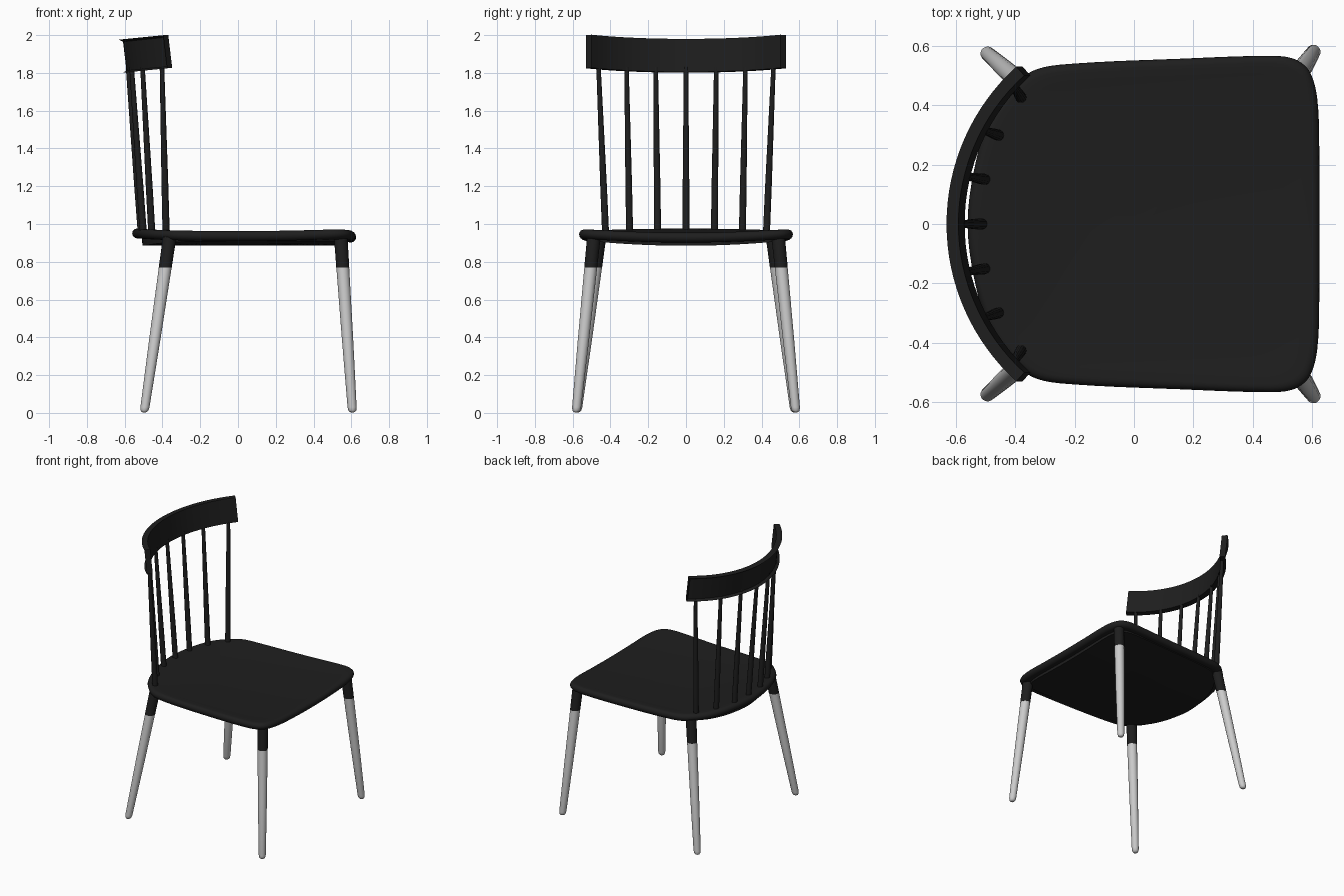
import bpy, bmesh, math
from mathutils import Vector

if "Cube" in bpy.data.objects:
    bpy.data.objects.remove(bpy.data.objects["Cube"])

black = bpy.data.materials.new("black")
black.diffuse_color = (0.013, 0.013, 0.013, 1)
black.use_nodes = True
black.node_tree.nodes["Principled BSDF"].inputs["Base Color"].default_value = black.diffuse_color


def finish(bm, name, mat=None, angle=40):
    bmesh.ops.recalc_face_normals(bm, faces=bm.faces)
    me = bpy.data.meshes.new(name)
    bm.to_mesh(me)
    bm.free()
    ob = bpy.data.objects.new(name, me)
    bpy.context.collection.objects.link(ob)
    if mat:
        me.materials.append(mat)
    bpy.ops.object.select_all(action='DESELECT')
    ob.select_set(True)
    bpy.context.view_layer.objects.active = ob
    bpy.ops.object.shade_smooth_by_angle(angle=math.radians(angle))
    return ob


def loft(rings, closed=False):
    """Skin a list of closed rings and cap both ends."""
    bm = bmesh.new()
    vs = [[bm.verts.new(p) for p in r] for r in rings]
    n = len(rings[0])
    for a, b in zip(vs, vs[1:]):
        for i in range(n):
            j = (i + 1) % n
            bm.faces.new((a[i], a[j], b[j], b[i]))
    bm.faces.new(vs[0])
    bm.faces.new(vs[-1])
    return bm


def rod(name, a, b, profile, mat=None, sides=20):
    """Round bar from a to b; profile lists (height z, radius), rings stay level."""
    a, b = Vector(a), Vector(b)
    rings = []
    for z, r in profile:
        c = a.lerp(b, (z - a.z) / (b.z - a.z))
        rings.append([c + Vector((r * math.cos(t), r * math.sin(t), 0))
                      for t in (2 * math.pi * k / sides for k in range(sides))])
    return finish(loft(rings), name, mat)


# Seat outline: half of it as control points, mirrored and smoothed
half = [(0.625, 0), (0.624, 0.22), (0.617, 0.42), (0.59, 0.515), (0.54, 0.555),
        (0.46, 0.566), (0.15, 0.556), (-0.2, 0.54), (-0.33, 0.52), (-0.405, 0.465),
        (-0.475, 0.375), (-0.53, 0.22), (-0.56, 0)]
ctrl = [Vector(p) for p in half + [(x, -y) for x, y in half[-2:0:-1]]]
outline = []
for i in range(len(ctrl)):
    p0, p1, p2, p3 = (ctrl[(i + k) % len(ctrl)] for k in (-1, 0, 1, 2))
    d = (p2 - p1).length
    m1 = (p2 - p0) * (d / ((p1 - p0).length + d))
    m2 = (p3 - p1) * (d / ((p3 - p2).length + d))
    for k in range(5):
        t = k / 5
        outline.append(p1 * (2*t**3 - 3*t*t + 1) + m1 * (t**3 - 2*t*t + t)
                       + p2 * (3*t*t - 2*t**3) + m2 * (t**3 - t*t))


def mid_z(x, y):
    """Saddle-shaped middle height of the seat."""
    g = min(1, max(0, (x + 0.56) / 0.4))
    g = g * g * (3 - 2 * g)
    return (0.951 - 0.022 * g * (1 - (y / 0.56) ** 2)
            - 0.012 * (1 - ((x - 0.03) / 0.59) ** 2))


def seat_ring(inset, off=None):
    s = 1 - inset / 0.57
    ring = []
    for p in outline:
        x, y = 0.03 + (p.x - 0.03) * s, p.y * s
        z = 0.885 + 0.03 * (y / 0.56) ** 2 if off is None else mid_z(x, y) + off
        ring.append((x, y, z))
    return ring


rings = [seat_ring(d, 0.025) for d in (0.565, 0.48, 0.4, 0.3, 0.2, 0.12, 0.06)]
for k in range(9):  # rounded rim
    t = math.pi * (0.5 - k / 8)
    rings.append(seat_ring(0.026 * (1 - math.cos(t)), 0.026 * math.sin(t)))
rings.append(seat_ring(0.05, -0.022))
rings += [seat_ring(d) for d in (0.052, 0.12, 0.2, 0.3, 0.4, 0.565)]  # underside panel
finish(loft(rings), "seat", black)

# Legs: pale lower part with a rounded foot, black upper sleeve
for pos, foot, top in (("front", (0.606, 0.582), (0.544, 0.488)),
                       ("back", (-0.497, 0.577), (-0.362, 0.458))):
    for side, s in (("left", 1), ("right", -1)):
        a = (foot[0], foot[1] * s, 0)
        b = (top[0], top[1] * s, 0.93)
        rod(f"{pos}_{side}_leg", a, b,
            [(0.003, 0.008), (0.006, 0.015), (0.014, 0.021), (0.03, 0.024),
             (0.4, 0.030), (0.77, 0.034)])
        rod(f"{pos}_{side}_leg_sleeve", a, b,
            [(0.77, 0.0345), (0.85, 0.035), (0.93, 0.036)], black)

# Tapered back spindles
bottoms = [(-0.51, 0), (-0.50, 0.15), (-0.455, 0.298), (-0.38, 0.425)]
for i, ((x, y), yt) in enumerate(zip(bottoms, (0, 0.16, 0.315, 0.463))):
    xt = 0.105 - math.sqrt(0.687 ** 2 - yt * yt)
    for s in ((1, -1) if i else (1,)):
        rod(f"spindle_{i}_{'left' if s > 0 else 'right'}",
            (x, y * s, 0.93), (xt, yt * s, 1.83),
            [(0.93, 0.019), (1.2, 0.018), (1.83, 0.012)], black, 14)

# Curved top rail, leaning back, with a recessed rear face
rings = []
for k in range(33):
    t = math.radians(47.8) * (k / 16 - 1)
    ring = []
    for r, h in ((0.715, 0), (0.715, 0.175), (0.675, 0.175), (0.675, 0)):
        x = 0.105 - r * math.cos(t)
        ring.append((x - 0.12 * h, r * math.sin(t), 1.802 + h + 0.1 * (x + 0.6)))
    rings.append(ring)
bm = loft(rings)
bmesh.ops.recalc_face_normals(bm, faces=bm.faces)
bm.normal_update()
rear = [f for f in bm.faces if abs(f.normal.z) < 0.6 and len(f.verts) == 4
        and all(math.hypot(v.co.x - 0.105 + 0.12 * 0.0875, v.co.y) > 0.697 for v in f.verts)
        and f.normal.dot(Vector((f.calc_center_median().x - 0.1,
                                 f.calc_center_median().y, 0)).normalized()) > 0.8]
bmesh.ops.inset_region(bm, faces=rear, thickness=0.011, use_even_offset=True)
for v in {v for f in rear for v in f.verts}:
    out = Vector((v.co.x - 0.1, v.co.y, 0)).normalized()
    v.co -= out * 0.021
finish(bm, "top_rail", black)
